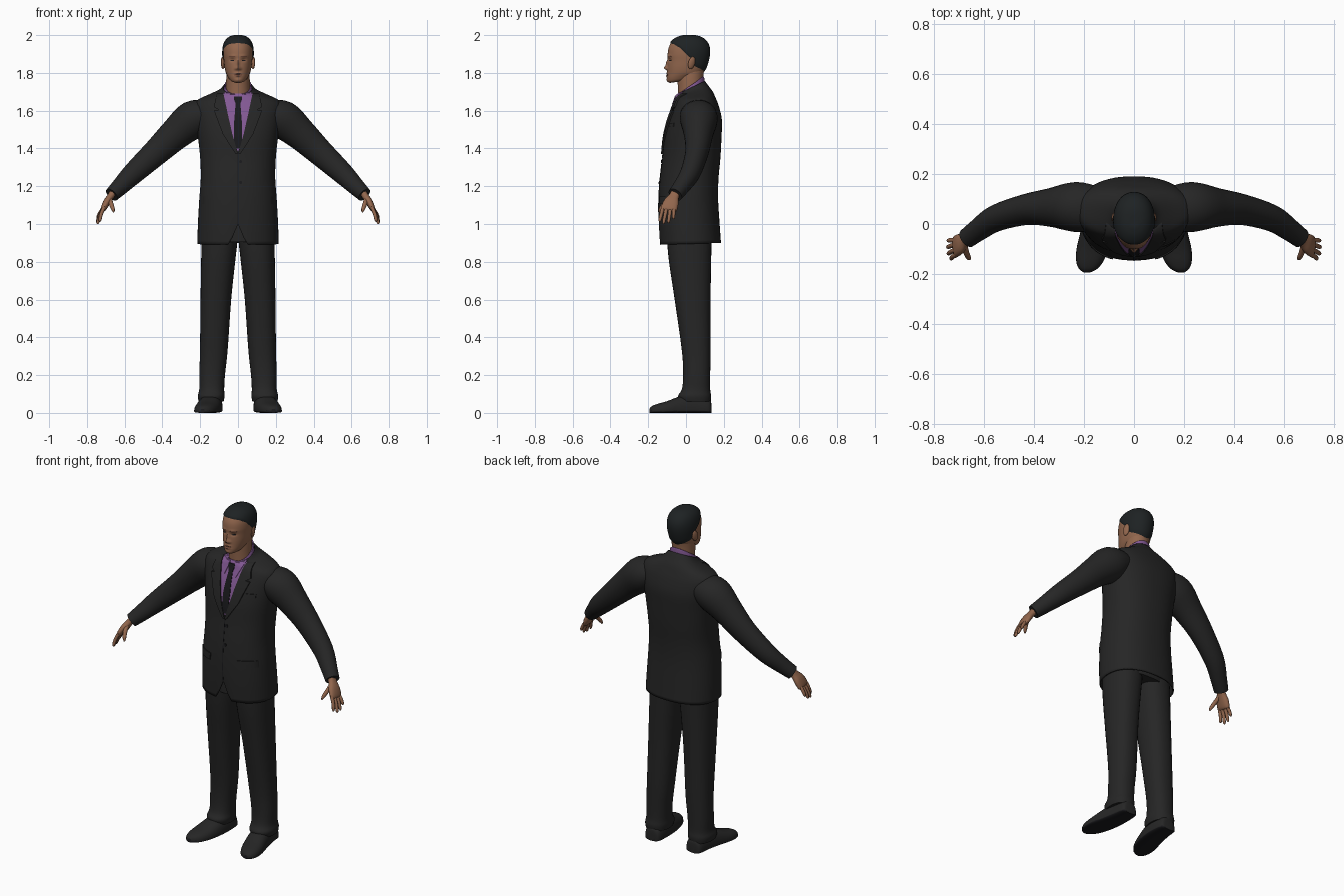
import bpy, bmesh, math
from mathutils import Vector, Matrix
from mathutils.bvhtree import BVHTree

if "Cube" in bpy.data.objects:
    bpy.data.objects.remove(bpy.data.objects["Cube"])


def material(name, rgb):
    m = bpy.data.materials.new(name)
    m.diffuse_color = (*rgb, 1)
    m.use_nodes = True
    m.node_tree.nodes["Principled BSDF"].inputs["Base Color"].default_value = m.diffuse_color
    return m


SUIT = material("charcoal_suit", (0.019, 0.019, 0.019))
DARK = material("black_trim", (0.010, 0.010, 0.012))
SHIRT = material("purple_shirt", (0.23, 0.10, 0.30))
SKIN = material("brown_skin", (0.29, 0.135, 0.075))
LIP = material("dark_skin", (0.19, 0.08, 0.05))
HAIR = material("black_hair", (0.013, 0.016, 0.017))


def finish(bm, name, mats, mirror=False):
    bmesh.ops.recalc_face_normals(bm, faces=bm.faces)
    me = bpy.data.meshes.new(name)
    bm.to_mesh(me)
    bm.free()
    ob = bpy.data.objects.new(name, me)
    bpy.context.collection.objects.link(ob)
    for m in mats:
        me.materials.append(m)
    if mirror:
        ob.modifiers.new("mirror", "MIRROR").use_mirror_merge = False
    return ob


def resample(rows, sub):
    """Smooth curve through every row of numbers."""
    out = []
    for i in range(len(rows) - 1):
        a, b, c, d = (rows[max(0, min(len(rows) - 1, i + k))] for k in (-1, 0, 1, 2))
        for j in range(sub):
            t = j / sub
            out.append([0.5 * (2 * q + (r - p) * t + (2 * p - 5 * q + 4 * r - s) * t * t
                               + (3 * q - p - 3 * r + s) * t ** 3)
                        for p, q, r, s in zip(a, b, c, d)])
    return out + [list(rows[-1])]


def skin(rings, cap0=True, cap1=True):
    bm = bmesh.new()
    vs = [[bm.verts.new(p) for p in r] for r in rings]
    n = len(vs[0])
    for a, b in zip(vs, vs[1:]):
        for i in range(n):
            bm.faces.new((a[i], a[(i + 1) % n], b[(i + 1) % n], b[i]))
    if cap0:
        bm.faces.new(vs[0])
    if cap1:
        bm.faces.new(vs[-1])
    return bm


def oval(seg, n):
    for i in range(seg):
        t = 2 * math.pi * i / seg
        c, s = math.cos(t), math.sin(t)
        yield (math.copysign(abs(c) ** (2 / n), c), math.copysign(abs(s) ** (2 / n), s))


def loft(rows, seg=40, n=2.3, sub=4, caps=(True, True)):
    """Stacked ovals: front z, back z, centre x, half width, front y, back y."""
    rings = [[(xc + hw * c, (yf + yb) / 2 + (yb - yf) / 2 * s, zf + (zb - zf) * (s + 1) / 2)
              for c, s in oval(seg, n)] for zf, zb, xc, hw, yf, yb in resample(rows, sub)]
    return skin(rings, *caps)


def tube(rows, seg=16, n=2.0, sub=4):
    """Sweep an oval along a path: x, y, z, half thickness, half depth."""
    rs = resample(rows, sub)
    ps = [Vector(r[:3]) for r in rs]
    rings = []
    for i, r in enumerate(rs):
        t = (ps[min(i + 1, len(ps) - 1)] - ps[max(i - 1, 0)]).normalized()
        v = Vector((0, 1, 0))
        v = (v - t * v.dot(t)).normalized()
        u = t.cross(v)
        rings.append([ps[i] + u * c * r[3] + v * s * r[4] for c, s in oval(seg, n)])
    return skin(rings)


# Jacket body with a cutaway at the front hem
bm = loft([(z, z2, 0, hw, yf, yb) for z, z2, hw, yf, yb in (
    (.89, .90, .215, -.140, .185), (1.0, 1.0, .212, -.145, .178), (1.13, 1.13, .205, -.145, .17),
    (1.24, 1.24, .197, -.138, .172), (1.35, 1.35, .20, -.125, .182), (1.46, 1.46, .212, -.115, .188),
    (1.55, 1.55, .226, -.095, .19), (1.615, 1.62, .233, -.072, .175), (1.65, 1.665, .212, -.058, .158),
    (1.67, 1.70, .15, -.052, .142), (1.68, 1.73, .10, -.048, .12), (1.69, 1.757, .08, -.042, .10))],
    seg=64, caps=(False, False))
for v in bm.verts:
    if v.co.y < 0 and v.co.z < 1.1:
        v.co.z += .11 * max(0, 1 - abs(v.co.x) / .045) * (1.1 - v.co.z) / .21
bmesh.ops.recalc_face_normals(bm, faces=bm.faces)
body = BVHTree.FromBMesh(bm)
jacket = finish(bm, "jacket", [SUIT])
sol = jacket.modifiers.new("cloth", "SOLIDIFY")
sol.thickness = .008


def plate(name, rows, off, mat, surface, mirror=False, nx=6, sub=5):
    """Thin plate laid on a front surface; rows are z, x start, x end."""
    bm = bmesh.new()
    grid = []
    for k in range((len(rows) - 1) * sub + 1):
        i = min(k // sub, len(rows) - 2)
        z, a, b = Vector(rows[i]).lerp(Vector(rows[i + 1]), k / sub - i)
        line = []
        for j in range(nx + 1):
            x = a + (b - a) * j / nx
            hit = surface.ray_cast(Vector((x, -1, z)), Vector((0, 1, 0)))[0]
            line.append(bm.verts.new((x, (hit.y if hit and hit.y < .03 else 0) - off, z)))
        grid.append(line)
    front = [bm.faces.new((p[j], p[j + 1], q[j + 1], q[j]))
             for p, q in zip(grid, grid[1:]) for j in range(nx)]
    ext = bmesh.ops.extrude_face_region(bm, geom=front, use_keep_orig=True)
    for v in ext["geom"]:
        if isinstance(v, bmesh.types.BMVert):
            v.co.y += min(off, .009)
    return finish(bm, name, [mat], mirror)


# Shirt front, tie, lapels, pockets and closing seam
plate("shirt_front", [(1.69, -.08, .08), (1.635, -.066, .066), (1.475, -.033, .033),
                      (1.39, -.004, .004)], .003, SHIRT, body, nx=12)
plate("shirt_collar_wing", [(1.70, .014, .074), (1.665, .019, .064), (1.61, .036, .040)],
      .008, SHIRT, body, True)
plate("tie_blade", [(1.645, -.012, .012), (1.52, -.022, .022), (1.40, -.02, .02)], .006, DARK, body)
plate("tie_knot", [(1.675, -.021, .021), (1.66, -.021, .021), (1.635, -.012, .012)], .0095, DARK, body)
plate("lapel", [(1.69, .077, .112), (1.62, .062, .128), (1.605, .059, .103), (1.60, .058, .127),
                (1.475, .030, .080), (1.37, .0, .012)], .009, SUIT, body, True)
plate("pocket_flap", [(1.145, .085, .185), (1.105, .088, .187)], .006, SUIT, body, True)
plate("breast_pocket", [(1.535, .115, .165), (1.515, .115, .165)], .004, SUIT, body)
plate("front_seam", [(1.37, -.002, .002), (1.0, -.002, .002)], .002, DARK, body, nx=1)
for i, z in enumerate((1.33, 1.22)):
    plate("button_%d" % i, [(z + .008, .010, .018), (z, .006, .022), (z - .008, .010, .018)],
          .005, DARK, body)

# Sleeves
finish(tube([(.15, .06, 1.585, .07, .09), (.235, .068, 1.555, .100, .10), (.33, .066, 1.477, .085, .078),
             (.43, .058, 1.383, .071, .062), (.55, .024, 1.272, .058, .053), (.625, -.025, 1.197, .046, .044),
             (.668, -.057, 1.155, .039, .040)], seg=28), "sleeve", [SUIT], True)

# Trousers: hips, legs
finish(loft([(z, z, 0, hw, -.1, .14) for z, hw in ((.905, .185), (.96, .19), (1.1, .185))], sub=2),
       "trouser_hips", [SUIT])
finish(loft([(z, z, x, hw, yf, yb) for z, x, hw, yf, yb in (
    (.06, .142, .066, -.032, .130), (.09, .142, .071, -.042, .133), (.125, .139, .066, -.022, .128),
    (.20, .137, .068, -.015, .128), (.33, .128, .073, -.022, .130), (.60, .117, .081, -.06, .130),
    (.80, .105, .090, -.09, .133), (.92, .097, .095, -.10, .135), (1.0, .095, .095, -.10, .13))],
    seg=32), "trouser_leg", [SUIT], True)

# Shoes, flat underneath with a dark sole
rings = []
for y, x, hw, h in resample([(.134, .138, .025, .05), (.122, .137, .048, .08), (.05, .139, .058, .10),
                             (-.03, .150, .064, .088), (-.10, .166, .064, .062), (-.15, .177, .054, .048),
                             (-.18, .184, .036, .036), (-.194, .188, .012, .022)], 4):
    rings.append([(x + hw * c, y, max(0, h * (.15 + .85 * s)) if s > 0 else h * .15 * (1 + s))
                  for c, s in oval(28, 2.6)])
bm = skin(rings)
for f in bm.faces:
    f.material_index = int(f.calc_center_median().z < .010)
finish(bm, "shoe", [SUIT, DARK], True)

# Hands
finish(tube([(.655, -.05, 1.175, .020, .026), (.675, -.064, 1.145, .018, .027), (.695, -.078, 1.115, .019, .040),
             (.712, -.090, 1.082, .015, .043), (.717, -.093, 1.070, .008, .036)], n=2.4), "palm", [SKIN], True)
for name, y0, y1, x1, z1 in (("index", -.122, -.138, .732, 1.012), ("middle", -.102, -.118, .743, 1.000),
                             ("ring", -.082, -.092, .745, 1.005), ("little", -.064, -.066, .743, 1.026)):
    ym, zm = (y0 + y1) / 2, (1.085 + z1) / 2
    finish(tube([(.709, y0, 1.088, .010, .010), ((.716 + x1) / 2, ym, zm + .006, .0095, .0095),
                 (x1 - .001, y1, z1 + .010, .008, .008), (x1, y1, z1, .003, .003)], seg=10),
           name + "_finger", [SKIN], True)
finish(tube([(.680, -.078, 1.138, .013, .014), (.672, -.112, 1.108, .012, .012),
             (.662, -.134, 1.080, .010, .010), (.657, -.141, 1.063, .004, .004)], seg=10), "thumb", [SKIN], True)

# Neck and shirt collar
finish(loft([(1.62, 1.66, 0, .066, -.04, .09), (1.70, 1.74, 0, .063, -.042, .090),
             (1.76, 1.79, 0, .062, -.045, .092), (1.80, 1.83, 0, .060, -.05, .10)], n=2), "neck", [SKIN])
finish(loft([(1.64, 1.72, 0, .078, -.052, .098), (1.665, 1.75, 0, .076, -.051, .098),
             (1.685, 1.782, 0, .071, -.047, .096)], n=2, caps=(False, False)),
       "shirt_collar", [SHIRT]).modifiers.new("cloth", "SOLIDIFY").thickness = .006

# Head, with the face pushed and pulled into shape
bm = loft([(z, z2, 0, hw, yf, yb) for z, z2, hw, yf, yb in (
    (1.747, 1.755, .020, -.085, -.03), (1.754, 1.768, .040, -.097, .03), (1.772, 1.785, .053, -.101, .065),
    (1.80, 1.80, .064, -.099, .088), (1.83, 1.83, .071, -.098, .104), (1.865, 1.865, .075, -.096, .115),
    (1.90, 1.90, .078, -.097, .122), (1.935, 1.935, .076, -.091, .121), (1.965, 1.965, .066, -.074, .106),
    (1.985, 1.985, .046, -.045, .08), (1.994, 1.994, .022, -.015, .05))], seg=96, n=2.15, sub=7)
dents = [(0, 1.826, .011, .010, -.016), (0, 1.848, .007, .020, -.010), (.013, 1.822, .007, .006, -.005),
         (.030, 1.868, .013, .008, .008), (.028, 1.889, .020, .006, -.004), (0, 1.797, .018, .005, -.005),
         (0, 1.784, .016, .005, -.005), (0, 1.7905, .018, .002, .003), (0, 1.762, .016, .008, -.003)]
for v in bm.verts:
    if v.co.y < -.01:
        x, z = abs(v.co.x), v.co.z
        v.co.y += sum(d * math.exp(-((x - cx) / sx) ** 2 - ((z - cz) / sz) ** 2) for cx, cz, sx, sz, d in dents)
bmesh.ops.recalc_face_normals(bm, faces=bm.faces)
skull = BVHTree.FromBMesh(bm)
finish(bm, "head", [SKIN])
plate("eyebrow", [(1.889, .016, .046), (1.884, .013, .049)], .0015, LIP, skull, True)
plate("eye", [(1.869, .024, .038), (1.866, .020, .042), (1.863, .024, .038)], .0015, DARK, skull, True)
plate("lips", [(1.800, -.012, .012), (1.7905, -.024, .024), (1.781, -.013, .013)], .0012, LIP, skull, nx=10)

# Ears
bm = bmesh.new()
bmesh.ops.create_uvsphere(bm, u_segments=16, v_segments=10, radius=1, matrix=Matrix.Translation((.080, .03, 1.853))
                          @ Matrix.Rotation(math.radians(-15), 4, "X") @ Matrix.Rotation(math.radians(22), 4, "Z")
                          @ Matrix.Diagonal((.009, .019, .034, 1)))
finish(bm, "ear", [SKIN], True)

# Close-cropped hair following the skull down to the hairline
line = [(0, 40), (35, 39), (62, 32), (84, 14), (104, -4), (116, -30), (180, -42)]
centre, SEG = Vector((0, .01, 1.88)), 72
rings = []
for k in range(15):
    ring = []
    for i in range(SEG):
        az = 360 * i / SEG
        a = min(az, 360 - az)
        j = max(q for q in range(len(line) - 1) if line[q][0] <= a)
        (a0, e0), (a1, e1) = line[j], line[j + 1]
        low = e0 + (e1 - e0) * (a - a0) / (a1 - a0)
        e, r = math.radians(low + (89 - low) * k / 14), math.radians(az)
        d = Vector((math.sin(r) * math.cos(e), -math.cos(r) * math.cos(e), math.sin(e)))
        ring.append(skull.ray_cast(centre, d)[0] + d * (.002 if k == 0 else .006))
    rings.append(ring)
finish(skin(rings, cap0=False), "hair", [HAIR])

# Smooth shading with crisp edges
for ob in bpy.context.scene.objects:
    ob.select_set(True)
    bpy.context.view_layer.objects.active = ob
bpy.ops.object.shade_smooth_by_angle(angle=math.radians(40))
